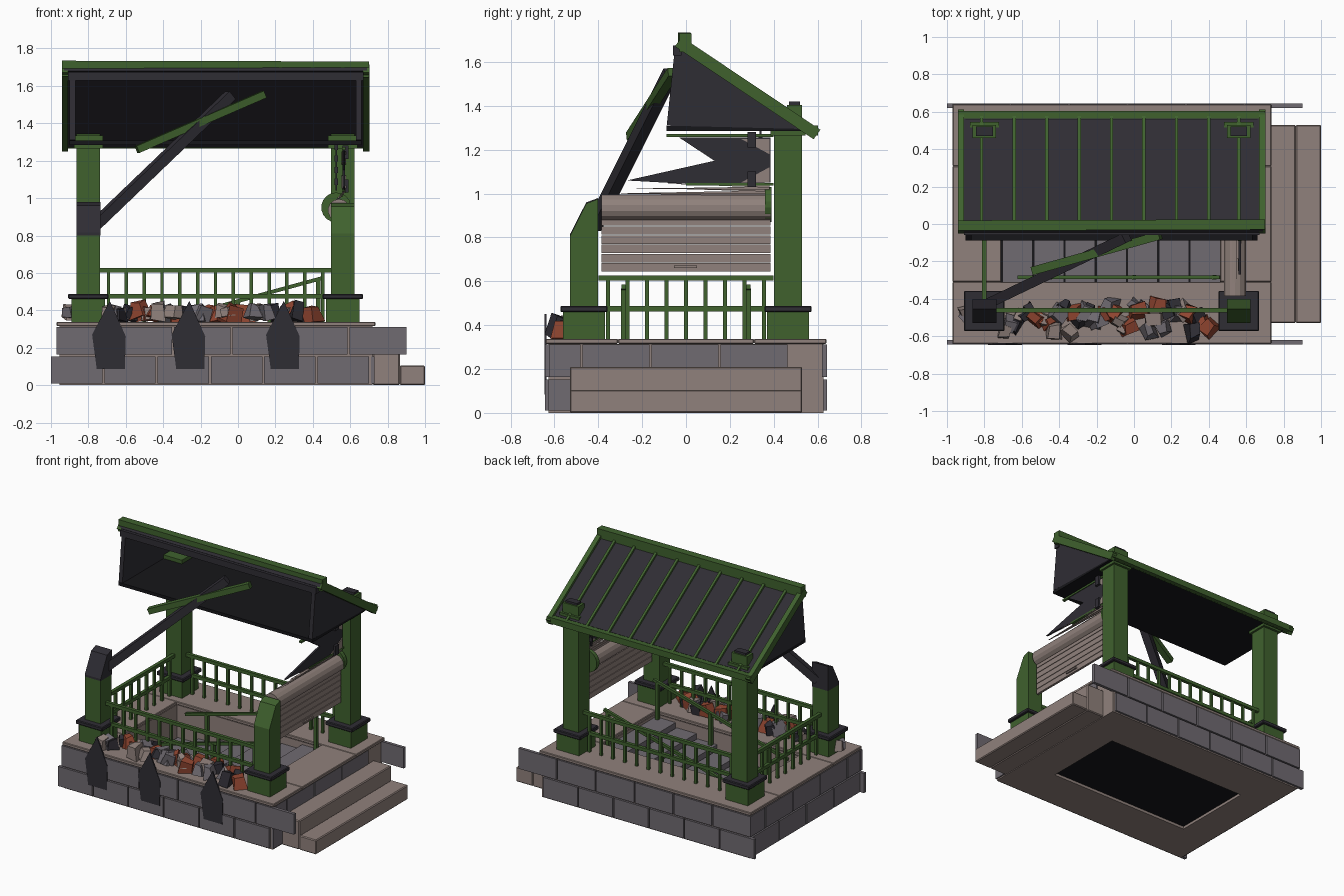
import bpy, bmesh, math, random
from mathutils import Vector

if "Cube" in bpy.data.objects:
    bpy.data.objects.remove(bpy.data.objects["Cube"])
random.seed(7)

def mat(name, c):
    m = bpy.data.materials.new(name)
    m.diffuse_color = (*c, 1)
    m.use_nodes = True
    m.node_tree.nodes["Principled BSDF"].inputs["Base Color"].default_value = m.diffuse_color
    return m

GREEN = mat("green_paint", (0.05, 0.12, 0.027))
DARK = mat("dark_slate", (0.028, 0.026, 0.034))
BLACK = mat("black_inside", (0.008, 0.008, 0.01))
STONE = mat("warm_stone", (0.28, 0.22, 0.20))
GREY = mat("grey_stone", (0.16, 0.145, 0.165))
RED = mat("red_brick", (0.28, 0.06, 0.03))

def finish(name, bm, m, bevel=0):
    bmesh.ops.recalc_face_normals(bm, faces=bm.faces)
    me = bpy.data.meshes.new(name)
    bm.to_mesh(me)
    bm.free()
    me.materials.append(m)
    ob = bpy.data.objects.new(name, me)
    bpy.context.collection.objects.link(ob)
    if bevel:
        b = ob.modifiers.new("bevel", 'BEVEL')
        b.width, b.segments = bevel, 1
    return ob

def box(name, x0, x1, y0, y1, z0, z1, m, bevel=0):
    bm = bmesh.new()
    bmesh.ops.create_cube(bm, size=1)
    for v in bm.verts:
        v.co = ((x0 + x1) / 2 + v.co.x * (x1 - x0), (y0 + y1) / 2 + v.co.y * (y1 - y0),
                (z0 + z1) / 2 + v.co.z * (z1 - z0))
    return finish(name, bm, m, bevel)

def prism(name, pts, axis, a, b, m):
    # profile in yz (axis x) or xz (axis y), extruded from a to b
    put = (lambda p, t: (t, p[0], p[1])) if axis == 'x' else (lambda p, t: (p[0], t, p[1]))
    bm = bmesh.new()
    lo = [bm.verts.new(put(p, a)) for p in pts]
    hi = [bm.verts.new(put(p, b)) for p in pts]
    bm.faces.new(lo)
    bm.faces.new(hi[::-1])
    for i in range(len(pts)):
        j = (i + 1) % len(pts)
        bm.faces.new((lo[i], lo[j], hi[j], hi[i]))
    return finish(name, bm, m)

def bar(name, p, q, w, h, m):
    p, q = Vector(p), Vector(q)
    d = q - p
    ob = box(name, -w / 2, w / 2, -h / 2, h / 2, 0, d.length, m)
    ob.rotation_mode = 'QUATERNION'
    ob.rotation_quaternion = d.to_track_quat('Z', 'Y')
    ob.location = p
    return ob

def cyl(name, axis, c, r, length, m, seg=16):
    bm = bmesh.new()
    bmesh.ops.create_cone(bm, cap_ends=True, segments=seg, radius1=r, radius2=r, depth=length)
    ob = finish(name, bm, m)
    ob.rotation_euler = {'x': (0, math.pi / 2, 0), 'y': (math.pi / 2, 0, 0), 'z': (0, 0, 0)}[axis]
    ob.location = c
    return ob

def frame(name, X0, X1, Y, x0, x1, y, z0, z1, m, bevel=0):
    box(name + "_front", X0, X1, -Y, -y, z0, z1, m, bevel)
    box(name + "_back", X0, X1, y, Y, z0, z1, m, bevel)
    box(name + "_left", X0, x0, -y, y, z0, z1, m, bevel)
    box(name + "_right", x1, X1, -y, y, z0, z1, m, bevel)

# plinth with stairwell opening, coping, outer steps
frame("plinth", -0.955, 0.72, 0.628, -0.71, 0.46, 0.31, 0, 0.315, STONE)
frame("coping", -0.97, 0.735, 0.64, -0.71, 0.46, 0.31, 0.315, 0.338, STONE, 0.004)
box("stairwell_floor", -0.71, 0.46, -0.31, 0.31, 0.02, 0.035, BLACK)
box("upper_step", 0.72, 0.865, -0.53, 0.53, 0, 0.21, STONE, 0.006)
box("lower_step", 0.865, 1.0, -0.53, 0.53, 0, 0.105, STONE, 0.006)

# stone facing blocks: two courses, upper course overhangs on the right
for s, side in ((-1, "front"), (1, "back")):
    for x0, x1, z0, z1 in ((-1.0, 0.71, 0.01, 0.153), (-0.97, 0.91, 0.163, 0.312)):
        n = 6
        w = (x1 - x0) / n
        for i in range(n):
            y0, y1 = sorted((s * 0.62, s * 0.643))
            box(side + "_block", x0 + i * w, x0 + (i + 1) * w - 0.01, y0, y1, z0, z1, GREY)
for r, (z0, z1) in enumerate(((0.01, 0.153), (0.163, 0.312))):
    for i in range(5):
        a = max(-0.63, -0.63 + i * 0.315 - r * 0.157)
        b = min(0.63, -0.63 + (i + 1) * 0.315 - r * 0.157 - 0.01)
        if b - a > 0.02:
            box("left_block", -0.968, -0.94, a, b, z0, z1, GREY)
            if b < 0.55:
                box("right_block", 0.71, 0.729, a, b, z0, z1, GREY)

# descending stairs inside and their sloping handrails
for i in range(7):
    x1 = 0.46 - i * 0.167
    box("stair_tread", x1 - 0.16, x1, -0.31, 0.31, 0.03, 0.295 - i * 0.036, GREY)
for y in (-0.285, 0.285):
    bar("stair_handrail", (0.46, y, 0.575), (-0.62, y, 0.28), 0.02, 0.02, GREEN)
    for x in (0.43, 0.0, -0.45):
        box("handrail_post", x - 0.012, x + 0.012, y - 0.012, y + 0.012, 0.1, 0.45 + x * 0.273, GREEN)

# posts: whole at the back, snapped at the front
for x, side in ((-0.80, "left"), (0.56, "right")):
    for y in (-0.465, 0.465):
        box(side + "_pedestal", x - 0.09, x + 0.09, y - 0.095, y + 0.095, 0.335, 0.46, GREEN)
        box(side + "_pedestal_cap", x - 0.108, x + 0.108, y - 0.108, y + 0.108, 0.46, 0.488, DARK, 0.005)
    box(side + "_back_post", x - 0.063, x + 0.063, 0.402, 0.528, 0.48, 1.28, GREEN)
    box(side + "_capital", x - 0.078, x + 0.078, 0.385, 0.545, 1.265, 1.335, GREEN)
    box(side + "_capital_top", x - 0.063, x + 0.063, 0.46, 0.53, 1.33, 1.405, GREEN)
    box(side + "_finial", x - 0.045, x + 0.045, 0.47, 0.52, 1.40, 1.42, DARK)
prism("right_broken_post", [(-0.528, 0.48), (-0.402, 0.48), (-0.402, 0.975), (-0.455, 0.955), (-0.528, 0.81)],
      'x', 0.497, 0.623, GREEN)
box("left_broken_post", -0.863, -0.737, -0.528, -0.402, 0.48, 0.81, GREEN)
prism("left_burnt_top", [(-0.529, 0.80), (-0.401, 0.80), (-0.401, 0.98), (-0.455, 0.96), (-0.529, 0.815)],
      'x', -0.864, -0.736, DARK)

# railings
def railing(name, p, q, n):
    p, q = Vector((*p, 0)), Vector((*q, 0))
    for z in (0.615, 0.475):
        bar(name + "_rail", p + Vector((0, 0, z)), q + Vector((0, 0, z)), 0.024, 0.024, GREEN)
    for i in range(n):
        c = p.lerp(q, (i + 0.5) / n)
        box(name + "_baluster", c.x - 0.009, c.x + 0.009, c.y - 0.009, c.y + 0.009, 0.335, 0.61, GREEN)
railing("front_railing", (-0.74, -0.46), (0.5, -0.46), 13)
railing("back_railing", (-0.74, 0.465), (0.5, 0.465), 13)
railing("left_railing", (-0.80, -0.40), (-0.80, 0.40), 9)

# surviving back roof slope with seams, trims, gables and soffit
def slope(t, off=0.0):
    n = Vector((0.44, 0.61)).normalized() * off
    return (-0.03 + 0.62 * t + n.x, 1.70 - 0.415 * t + n.y)
prism("roof_slope", [slope(0), slope(1), slope(1, -0.025), slope(0, -0.025)], 'x', -0.93, 0.69, DARK)
for x in (-0.815, -0.64, -0.467, -0.293, -0.12, 0.053, 0.227, 0.40, 0.56):
    prism("roof_seam", [slope(0, 0.014), slope(1, 0.014), slope(1, -0.005), slope(0, -0.005)],
          'x', x - 0.009, x + 0.009, GREEN)
for x in (-0.925, 0.685):
    prism("roof_edge_trim", [slope(0, 0.018), slope(1.02, 0.018), slope(1.02, -0.035), slope(0, -0.035)],
          'x', x - 0.017, x + 0.017, GREEN)
box("eave_trim", -0.94, 0.70, 0.565, 0.603, 1.265, 1.31, GREEN)
bar("ridge_beam", (-0.94, -0.008, 1.692), (0.70, -0.003, 1.688), 0.055, 0.085, GREEN).rotation_mode = 'QUATERNION'
box("ridge_fragment", -0.91, 0.67, -0.06, -0.02, 1.63, 1.675, DARK)
for x in (-0.885, 0.645):
    prism("gable_panel", [(-0.05, 1.67), (-0.088, 1.31), (0.53, 1.295), (0.0, 1.665)], 'x', x - 0.015, x + 0.015, DARK)
box("soffit", -0.90, 0.66, -0.088, 0.56, 1.285, 1.308, BLACK)

# fallen beams
bar("fallen_dark_beam", (-0.77, -0.42, 0.85), (-0.04, -0.07, 1.55), 0.055, 0.055, DARK)
bar("fallen_green_beam", (-0.54, -0.25, 1.26), (0.14, -0.06, 1.555), 0.045, 0.04, GREEN)

# rolled shutter on the right side
for i in range(6):
    z = 0.645 + i * 0.042
    box("shutter_slat", 0.545, 0.562, -0.385, 0.385, z, z + 0.038, STONE)
box("shutter_handle", 0.56, 0.572, -0.055, 0.05, 0.66, 0.672, STONE)
cyl("shutter_roll", 'y', (0.54, 0, 0.935), 0.06, 0.77, STONE, 14)
cyl("roll_end_disc", 'y', (0.525, 0.375, 0.95), 0.08, 0.03, GREEN, 18)
for i in range(9):
    z = 0.955 + i * 0.009
    tip = random.uniform(-0.37, -0.1) + i * 0.012
    prism("torn_slat", [(0.38, z), (0.38, z + 0.014), (tip, z + random.uniform(0, 0.02))], 'x',
          0.50 + i * 0.008, 0.51 + i * 0.008, STONE)

# torn blank sign panel with rods, corner plates and hanging chain
prism("torn_sign", [(0.385, 1.05), (0.385, 1.255), (-0.03, 1.255), (0.13, 1.15), (-0.27, 1.06), (0.0, 1.045)],
      'x', 0.558, 0.572, DARK)
for z, z2 in ((1.25, 1.18), (1.05, 1.12)):
    prism("sign_corner", [(0.38, z), (0.25, z), (0.38, z2)], 'x', 0.553, 0.577, STONE)
box("sign_top_rod", 0.555, 0.575, -0.09, 0.40, 1.258, 1.272, GREEN)
box("sign_bottom_rod", 0.555, 0.575, 0.0, 0.40, 1.036, 1.048, GREEN)
for i in range(8):
    z = 1.04 + i * 0.031
    w, d = (0.010, 0.004) if i % 2 else (0.004, 0.010)
    box("chain_link", 0.525 - w, 0.525 + w, 0.34 - d, 0.34 + d, z, z + 0.034, DARK)
for z in (1.05, 1.23):
    box("sign_clamp", 0.56, 0.59, 0.28, 0.32, z - 0.02, z + 0.05, DARK)

# leaning slate shards on the front
for i, x in enumerate((-0.69, -0.265, 0.24)):
    prism("slate_shard", [(x + 0.085, 0.085), (x + 0.09, 0.26), (x + 0.005, 0.45), (x - 0.09, 0.27), (x - 0.065, 0.085)],
          'y', -0.646, -0.636, DARK)

# rubble heap along the front edge
for i in range(44):
    bm = bmesh.new()
    bmesh.ops.create_cube(bm, size=1)
    s = random.uniform(0.065, 0.105)
    for v in bm.verts:
        k = 0.75 if v.co.z > 0 else 1.0
        v.co = Vector((v.co.x * s * k, v.co.y * s * k * 0.8, v.co.z * s * 0.9)) + Vector([random.uniform(-.01, .01) for _ in range(3)])
    ob = finish("rubble", bm, random.choice((RED, STONE, DARK, GREY)))
    x = -0.69 + i * 0.0265 if i < 42 else -0.90
    ob.location = (x, random.uniform(-0.58, -0.43), 0.37 + random.uniform(0, 0.03))
    ob.rotation_euler = (random.uniform(-.3, .3), random.uniform(-.3, .3), random.uniform(0, 3))
